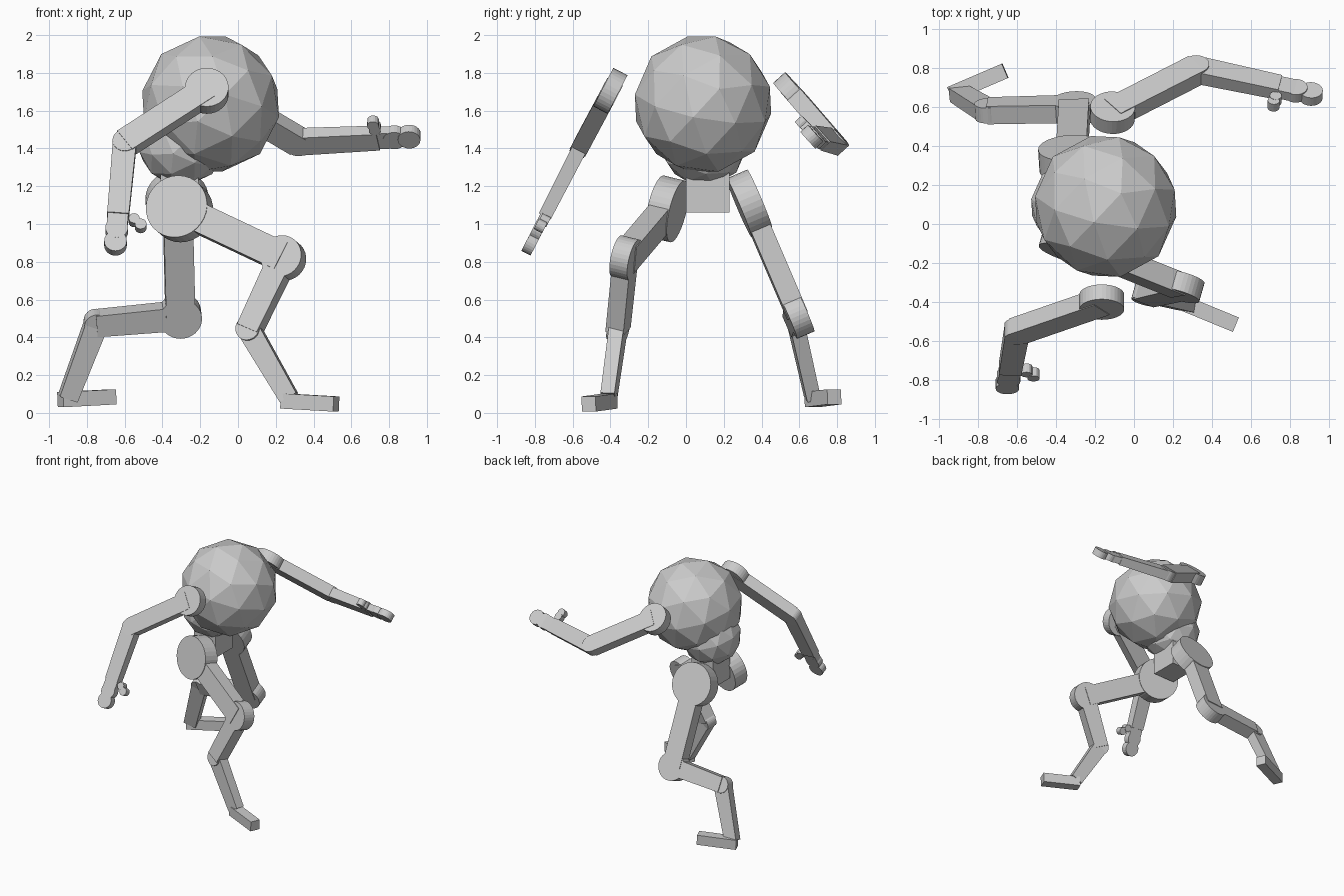
import bpy, bmesh, math
from mathutils import Vector as V, Matrix, Euler

if "Cube" in bpy.data.objects:
    bpy.data.objects.remove(bpy.data.objects["Cube"])


def make(name, bm):
    bmesh.ops.recalc_face_normals(bm, faces=bm.faces)
    me = bpy.data.meshes.new(name)
    bm.to_mesh(me)
    bm.free()
    ob = bpy.data.objects.new(name, me)
    bpy.context.collection.objects.link(ob)
    return ob


def bar(name, a, b, n, w1, w2, d1, d2):
    """Tapered box from a to b; n = limb plane normal, w in plane, d along n."""
    a, b, n = V(a), V(b), V(n)
    t = (b - a).normalized()
    n = (n - t * n.dot(t)).normalized()
    s = t.cross(n)
    bm = bmesh.new()
    rings = []
    for p, w, d in ((a, w1, d1), (b, w2, d2)):
        rings.append([bm.verts.new(p + s * (i * w / 2) + n * (j * d / 2))
                      for i, j in ((-1, -1), (1, -1), (1, 1), (-1, 1))])
    r, q = rings
    bm.faces.new(r)
    bm.faces.new(q)
    for k in range(4):
        m = (k + 1) % 4
        bm.faces.new((r[k], r[m], q[m], q[k]))
    return make(name, bm)


def disc(name, c, n, r, d, seg=32):
    bm = bmesh.new()
    rot = V(n).to_track_quat('Z', 'Y').to_matrix().to_4x4()
    bmesh.ops.create_cone(bm, cap_ends=True, segments=seg, radius1=r, radius2=r,
                          depth=d, matrix=Matrix.Translation(c) @ rot)
    return make(name, bm)


def ball(name, c, r, rot):
    bm = bmesh.new()
    m = Matrix.Translation(c) @ Euler([math.radians(x) for x in rot]).to_matrix().to_4x4()
    bmesh.ops.create_icosphere(bm, subdivisions=2, radius=r, matrix=m)
    return make(name, bm)


# Torso
ball("chest", (-0.145, 0.09, 1.635), 0.372, (-8, 14, 10))
ball("belly", (-0.30, 0.095, 1.43), 0.233, (-8, 14, 10))
bar("pelvis", (-0.31, 0.115, 1.30), (-0.31, 0.115, 1.06), (0, 1, 0.05), 0.2, 0.2, 0.23, 0.23)


def leg(side, hip, knee, hock, ankle, heel, toe):
    hip, knee, hock, ankle = V(hip), V(knee), V(hock), V(ankle)
    n = (knee - hip).cross(hock - knee).normalized()
    disc(side + "_hip", hip, n, 0.168, 0.12)
    bar(side + "_thigh", hip, knee, n, 0.155, 0.155, 0.11, 0.11)
    disc(side + "_knee", knee, n, 0.112, 0.10)
    bar(side + "_shin", knee, hock, n, 0.135, 0.12, 0.10, 0.10)
    disc(side + "_hock", hock, n, 0.065, 0.085)
    bar(side + "_lower_shin", hock, ankle, n, 0.12, 0.10, 0.08, 0.075)
    bar(side + "_foot", heel, toe, (0, 0, 1), 0.08, 0.08, 0.08, 0.08)


leg("right", (-0.31, -0.10, 1.08), (0.24, -0.32, 0.82), (0.06, -0.36, 0.44),
    (0.27, -0.41, 0.08), (0.24, -0.40, 0.063), (0.52, -0.515, 0.047))
leg("left", (-0.32, 0.335, 1.11), (-0.305, 0.59, 0.515), (-0.75, 0.58, 0.475),
    (-0.90, 0.67, 0.08), (-0.94, 0.665, 0.07), (-0.66, 0.785, 0.085))


def arm(side, shoulder, elbow, wrist, n, thumb):
    shoulder, elbow, wrist = V(shoulder), V(elbow), V(wrist)
    disc(side + "_shoulder", shoulder, n, 0.115, 0.085)
    bar(side + "_upper_arm", shoulder, elbow, n, 0.135, 0.135, 0.092, 0.092)
    disc(side + "_elbow", elbow, n, 0.064, 0.085)
    bar(side + "_forearm", elbow, wrist, n, 0.125, 0.115, 0.08, 0.07)
    # Hand: palm and finger discs in a row, thumb beside them
    t = (wrist - elbow).normalized()
    bar(side + "_palm", wrist, wrist + t * 0.08, n, 0.11, 0.11, 0.055, 0.055)
    disc(side + "_knuckles", wrist + t * 0.085, n, 0.06, 0.055, 24)
    disc(side + "_fingers", wrist + t * 0.165, n, 0.06, 0.055, 24)
    for i, (p, r) in enumerate(thumb):
        disc(f"{side}_thumb_{i + 1}", p, n, r, 0.05, 16)


arm("right", (-0.165, -0.40, 1.705), (-0.60, -0.55, 1.425), (-0.635, -0.745, 1.045),
    (0, -0.89, 0.46), (((-0.55, -0.75, 1.02), 0.029), ((-0.515, -0.77, 0.99), 0.031)))
arm("left", (-0.11, 0.57, 1.69), (0.32, 0.79, 1.435), (0.745, 0.70, 1.455),
    (0.03, 0.74, 0.67), (((0.725, 0.64, 1.51), 0.031), ((0.715, 0.615, 1.535), 0.031)))
